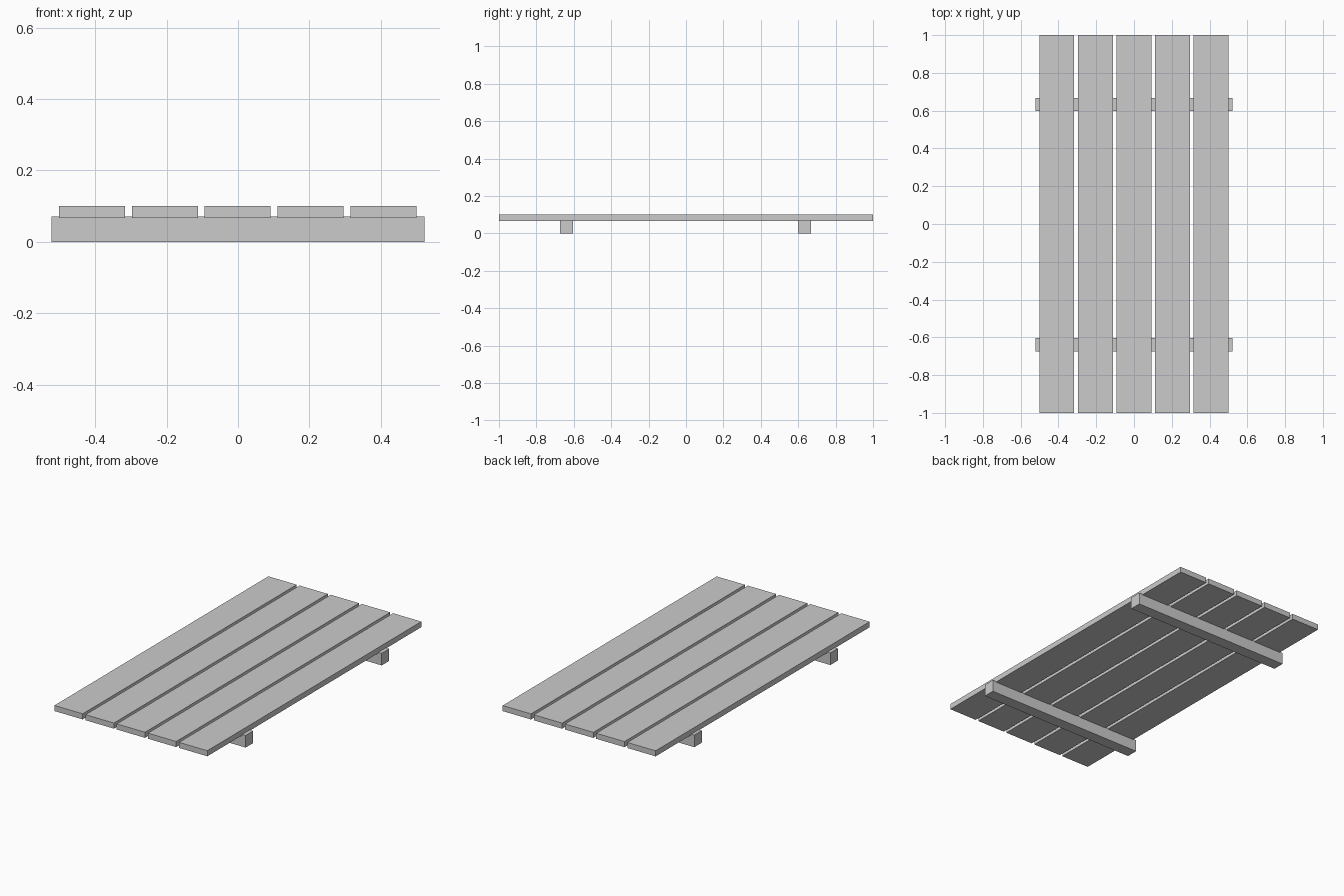
import bpy

if "Cube" in bpy.data.objects:
    bpy.data.objects.remove(bpy.data.objects["Cube"])


def box(name, x, y, z):
    """Axis-aligned box from (min, max) ranges."""
    bpy.ops.mesh.primitive_cube_add(size=1, location=[sum(r) / 2 for r in (x, y, z)])
    ob = bpy.context.object
    ob.name = name
    ob.scale = [r[1] - r[0] for r in (x, y, z)]
    bpy.ops.object.transform_apply(location=False, rotation=False, scale=True)
    return ob


# Five long planks with narrow gaps
PLANK_W, PITCH = 0.185, 0.204
for i in range(5):
    cx = (i - 2) * PITCH - 0.001
    box(f"plank_{i + 1}", (cx - PLANK_W / 2, cx + PLANK_W / 2), (-1, 1), (0.067, 0.1))

# Two cross beams underneath, slightly wider than the deck and let into the planks
for name, cy in (("front_beam", -0.639), ("back_beam", 0.633)):
    box(name, (-0.522, 0.522), (cy - 0.035, cy + 0.035), (0, 0.0715))
